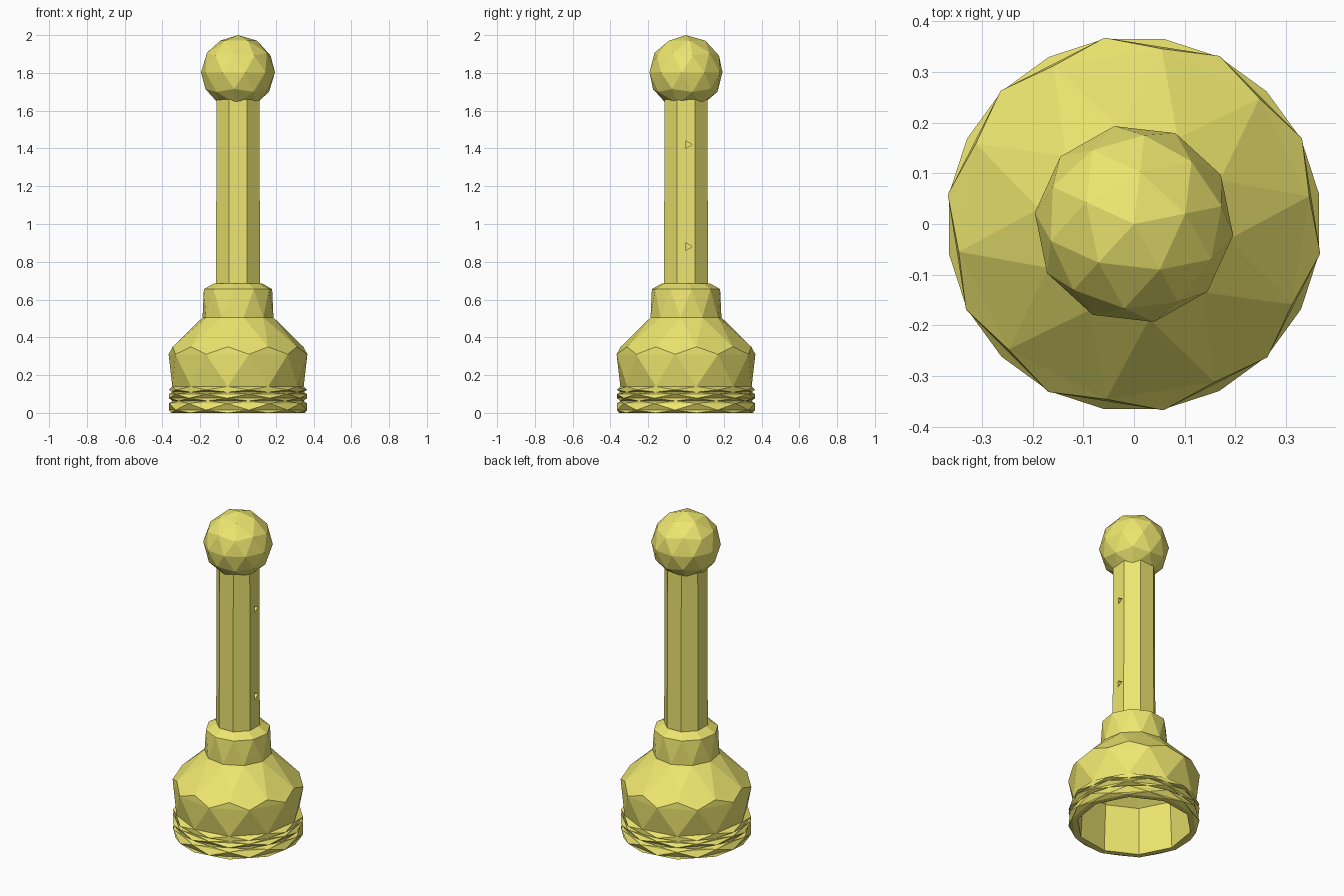
import bpy, bmesh
from math import pi, cos, sin

if "Cube" in bpy.data.objects:
    bpy.data.objects.remove(bpy.data.objects["Cube"])

mat = bpy.data.materials.new("yellow")
mat.diffuse_color = (0.85, 0.79, 0.16, 1)
mat.use_nodes = True
mat.node_tree.nodes["Principled BSDF"].inputs["Base Color"].default_value = mat.diffuse_color


def finish(name, bm):
    bmesh.ops.recalc_face_normals(bm, faces=bm.faces)
    me = bpy.data.meshes.new(name)
    bm.to_mesh(me)
    bm.free()
    ob = bpy.data.objects.new(name, me)
    bpy.context.collection.objects.link(ob)
    me.materials.append(mat)
    return ob


def lathe(name, profile, n, start=0.0, caps=(True, True)):
    """Rings of (radius, z, twist); twist turns each ring by a fraction of a side."""
    bm = bmesh.new()
    rings, turn = [], start
    for r, z, twist in profile:
        turn += twist
        rings.append([bm.verts.new((r * cos((j + turn) * 2 * pi / n),
                                    r * sin((j + turn) * 2 * pi / n), z)) for j in range(n)])
    for (a, b), (_, _, twist) in zip(zip(rings, rings[1:]), profile[1:]):
        for j in range(n):
            k = (j + 1) % n
            if twist:
                bm.faces.new((a[j], a[k], b[j]))
                bm.faces.new((a[k], b[k], b[j]))
            else:
                bm.faces.new((a[j], a[k], b[k], b[j]))
    if caps[0]:
        bm.faces.new(rings[0][::-1])
    if caps[1]:
        bm.faces.new(rings[-1])
    return finish(name, bm)


# Hollow cup: inside ceiling, inner wall, ribbed rim, shoulder and collar
lathe("cup", [
    (0.13, 0.44, 0), (0.31, 0.29, 0), (0.325, 0.0, 0),
    (0.358, 0.0, 0), (0.37, 0.015, 0.5), (0.37, 0.05, 0.5), (0.352, 0.063, 0.5),
    (0.37, 0.078, 0.5), (0.37, 0.10, 0.5), (0.352, 0.11, 0.5),
    (0.37, 0.122, 0.5), (0.352, 0.14, 0.5),
    (0.372, 0.31, 0.5), (0.35, 0.35, 0.5),
    (0.19, 0.505, 0.5), (0.183, 0.655, 0.5), (0.13, 0.685, 0)], 10, start=0.25)

# Straight handle
handle = lathe("handle", [(0.126, 0.67, 0), (0.123, 1.66, 0)], 8, start=0.5)

# Two small triangular nicks on the right side of the handle
for i, z in enumerate((0.88, 1.42)):
    bpy.ops.mesh.primitive_cone_add(vertices=3, radius1=0.025, radius2=0.02, depth=0.06,
                                    location=(0.125, 0.01, z), rotation=(0, pi / 2, 0))
    nick = bpy.context.object
    nick.name = "nick_cutter_%d" % (i + 1)
    nick.hide_render = True
    nick.hide_set(True)
    cut = handle.modifiers.new("nick", 'BOOLEAN')
    cut.object = nick
    cut.operation = 'DIFFERENCE'
    cut.solver = 'EXACT'

# Faceted ball on top
bpy.ops.mesh.primitive_ico_sphere_add(subdivisions=2, radius=0.197, location=(0, 0, 1.803),
                                      rotation=(0, 0, 0.2))
knob = bpy.context.object
knob.name = "knob"
knob.data.materials.append(mat)
